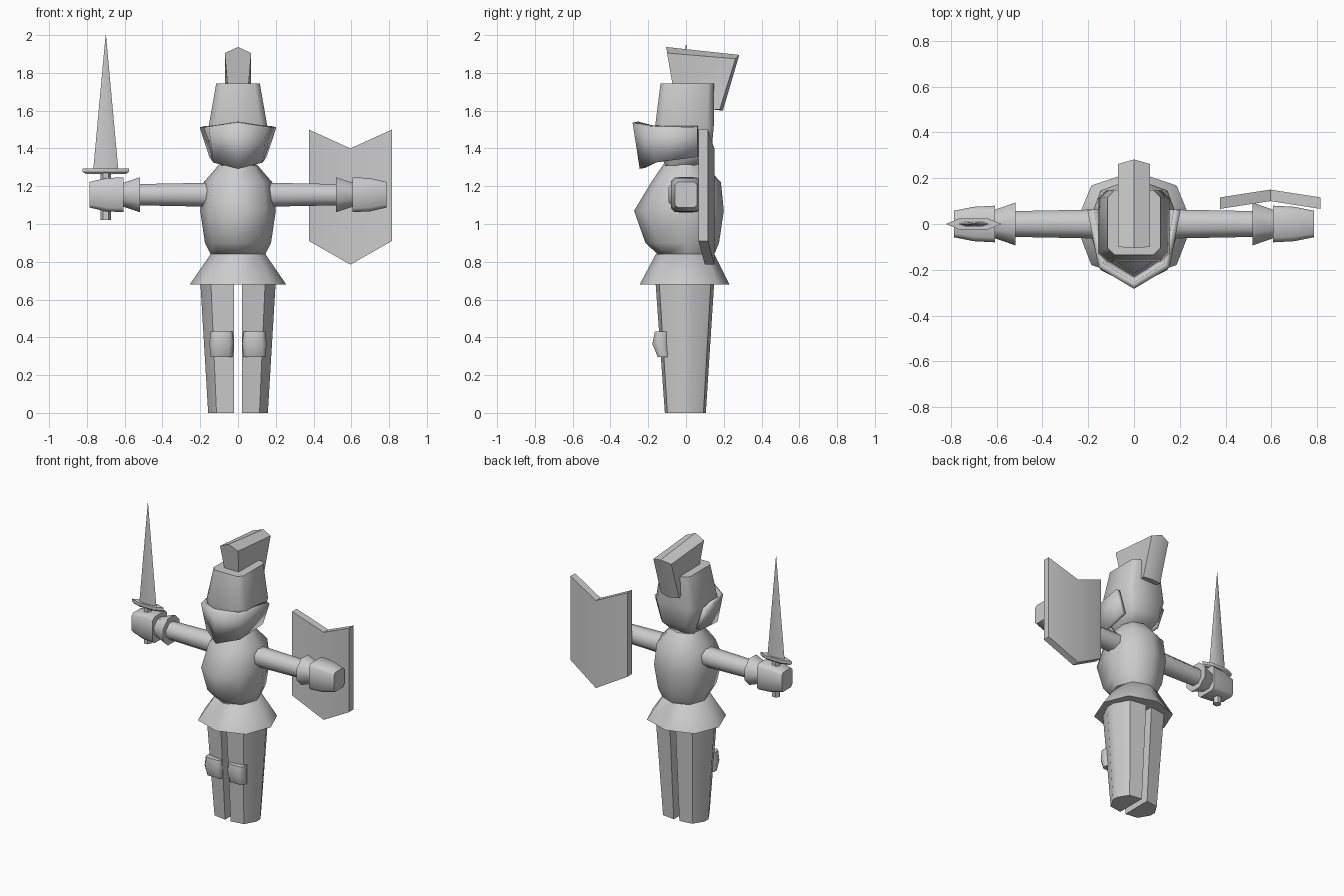
import bpy, bmesh, math

if "Cube" in bpy.data.objects:
    bpy.data.objects.remove(bpy.data.objects["Cube"])

steel = bpy.data.materials.new("steel_grey")
steel.diffuse_color = (0.6, 0.6, 0.6, 1)
steel.use_nodes = True
steel.node_tree.nodes["Principled BSDF"].inputs["Base Color"].default_value = steel.diffuse_color


def make(name, verts, faces, mirror=False, smooth=50):
    """Mesh object from points and faces, optionally mirrored in x."""
    mesh = bpy.data.meshes.new(name)
    mesh.from_pydata(verts, [], faces)
    bm = bmesh.new()
    bm.from_mesh(mesh)
    bmesh.ops.recalc_face_normals(bm, faces=bm.faces)
    bm.to_mesh(mesh)
    bm.free()
    mesh.materials.append(steel)
    ob = bpy.data.objects.new(name, mesh)
    bpy.context.collection.objects.link(ob)
    if mirror:
        ob.modifiers.new("mirror", 'MIRROR').use_mirror_merge = False
    bpy.ops.object.select_all(action='DESELECT')
    ob.select_set(True)
    bpy.context.view_layer.objects.active = ob
    bpy.ops.object.shade_smooth_by_angle(angle=math.radians(smooth))
    return ob


def loft(name, rings, mirror=False, smooth=50):
    """Closed skin through rings of equal length, capped at both ends."""
    n = len(rings[0])
    faces = [(i * n + j, i * n + (j + 1) % n, (i + 1) * n + (j + 1) % n, (i + 1) * n + j)
             for i in range(len(rings) - 1) for j in range(n)]
    faces += [tuple(range(n)), tuple(range((len(rings) - 1) * n, len(rings) * n))]
    return make(name, [p for r in rings for p in r], faces, mirror, smooth)


def oct_ring(z, w, f, b, d=0.73):
    """Eight-sided ring with a corner at the front."""
    return [(0, -f, z), (d * w, -d * f, z), (w, 0, z), (d * w, d * b, z),
            (0, b, z), (-d * w, d * b, z), (-w, 0, z), (-d * w, -d * f, z)]


def box_loop(u0, u1, v0, v1, c):
    """Rectangle with cut corners."""
    return [(u0 + c, v0), (u1 - c, v0), (u1, v0 + c), (u1, v1 - c),
            (u1 - c, v1), (u0 + c, v1), (u0, v1 - c), (u0, v0 + c)]


def z_box(z, x0, x1, y0, y1, c):
    return [(x, y, z) for x, y in box_loop(x0, x1, y0, y1, c)]


def x_box(x, ry, rz, c):
    return [(x, y, 1.155 + z) for y, z in box_loop(-ry, ry, -rz, rz, c)]


# breastplate with a front crease, and flared skirt
loft("breastplate", [oct_ring(*r) for r in [
    (0.84, 0.145, 0.15, 0.15), (0.90, 0.175, 0.215, 0.175), (1.07, 0.2, 0.275, 0.2),
    (1.22, 0.182, 0.185, 0.185), (1.315, 0.1, 0.12, 0.1)]])
loft("skirt", [oct_ring(0.68, 0.255, 0.245, 0.23), oct_ring(0.84, 0.145, 0.16, 0.15)], smooth=60)


# legs: half octagons, mirrored
def leg_ring(z, w, f, b):
    return [(0.022, -f, z), (0.72 * w, -0.88 * f, z), (w, -0.2 * f, z), (w, 0.2 * b, z),
            (0.72 * w, 0.88 * b, z), (0.022, b, z)]


loft("legs", [leg_ring(0, 0.158, 0.112, 0.105), leg_ring(0.7, 0.2, 0.162, 0.15)], True)
loft("knee_guards", [z_box(0.297, 0.03, 0.145, -0.15, -0.09, 0.015),
                     z_box(0.365, 0.022, 0.152, -0.178, -0.09, 0.025),
                     z_box(0.43, 0.03, 0.145, -0.165, -0.09, 0.015)], True)

# arms, cuffs and gauntlets, mirrored
loft("arms", [x_box(0.12, 0.064, 0.064, 0.037), x_box(0.54, 0.056, 0.056, 0.033)], True)
loft("cuffs", [x_box(0.518, 0.093, 0.093, 0.054), x_box(0.61, 0.062, 0.062, 0.036)], True)
loft("gauntlets", [x_box(0.607, 0.08, 0.092, 0.02), x_box(0.70, 0.075, 0.088, 0.02),
                   x_box(0.785, 0.058, 0.068, 0.015)], True)

# helmet
loft("helmet", [z_box(1.31, -0.09, 0.09, -0.11, 0.07, 0.03),
                z_box(1.38, -0.12, 0.12, -0.14, 0.135, 0.03),
                z_box(1.52, -0.155, 0.155, -0.163, 0.147, 0.035),
                z_box(1.745, -0.115, 0.115, -0.135, 0.147, 0.03)])

# pointed visor, a bent plate with thickness
upper = [(0.203, 0.06, 1.512), (0.155, -0.19, 1.515), (0, -0.283, 1.537)]
lower = [(0.152, 0.06, 1.355), (0.13, -0.165, 1.325), (0, -0.245, 1.292)]


def both(half):
    return half + [(-x, y, z) for x, y, z in half[-2::-1]]


visor = make("visor", both(upper) + both(lower),
             [(i, i + 1, i + 6, i + 5) for i in range(4)], smooth=30)
solid = visor.modifiers.new("thickness", 'SOLIDIFY')
solid.thickness, solid.offset = 0.03, -1
if visor.data.polygons[1].normal.y > 0:
    visor.data.flip_normals()


# ridged crest running over and down the back of the helmet
def crest_ring(inner, outer, ridge):
    half = [(0.055, *inner), (0.07, *outer), (0, *ridge)]
    return both(half)


loft("crest", [crest_ring((-0.07, 1.73), (-0.1, 1.905), (-0.105, 1.937)),
               crest_ring((0.12, 1.7), (0.262, 1.875), (0.282, 1.895)),
               crest_ring((0.11, 1.61), (0.178, 1.605), (0.195, 1.6))], smooth=30)


# sword in the hand on the -x side
def hex_ring(z, rx, ry, tip):
    return [(-0.7 + x, y, z) for x, y in [(rx, 0), (tip, ry), (-tip, ry),
                                          (-rx, 0), (-tip, -ry), (tip, -ry)]]


loft("sword_blade", [hex_ring(1.28, 0.067, 0.012, 0.03), hex_ring(2.0, 0.001, 0.0005, 0.0005)], smooth=20)
loft("sword_guard", [hex_ring(1.265, 0.105, 0.018, 0.05), hex_ring(1.275, 0.122, 0.025, 0.06),
                     hex_ring(1.295, 0.122, 0.025, 0.06)], smooth=30)
loft("sword_grip", [hex_ring(1.02, 0.028, 0.024, 0.014), hex_ring(1.27, 0.028, 0.024, 0.014)], smooth=30)

# shield: bent plate behind the other arm
section = [(0.375, 0.066, 1.5, 0.91), (0.595, 0.1, 1.4, 0.785), (0.815, 0.066, 1.5, 0.91)]
loft("shield", [[(x, y, t), (x, y + 0.05, t), (x, y + 0.05, b), (x, y, b)]
                for x, y, t, b in section], smooth=20)
